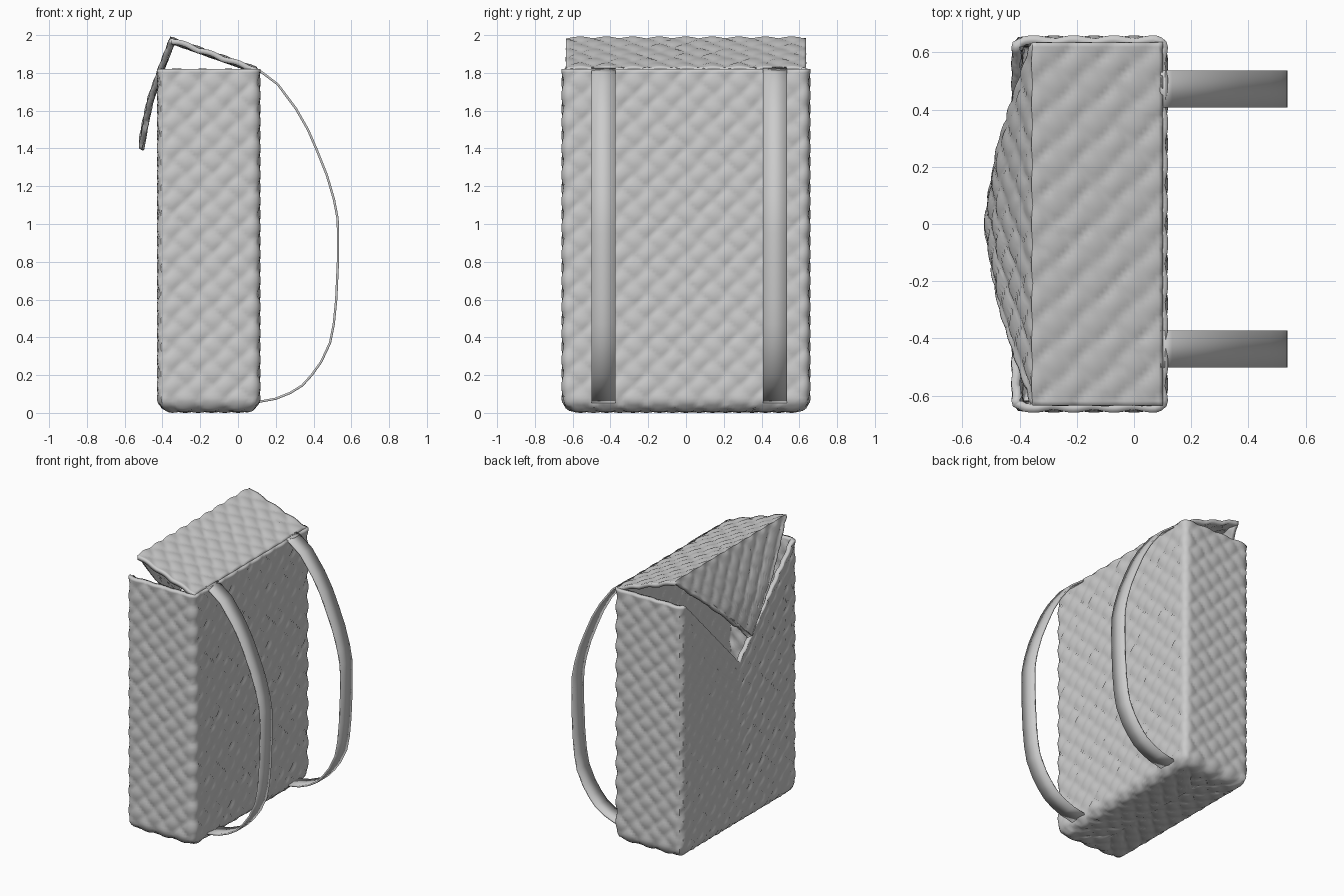
import bpy, bmesh, math
from mathutils import Vector

if "Cube" in bpy.data.objects:
    bpy.data.objects.remove(bpy.data.objects["Cube"])


def weave(u, v, w=0.14):
    """Height of a diagonal basket weave, 0..1."""
    a, b = (u + v) / w, (u - v) / w
    over = (math.floor(a) + math.floor(b)) % 2
    across, along = (a, b) if over else (b, a)
    return abs(math.sin(math.pi * across)) ** 0.6 * (0.55 + 0.45 * abs(math.sin(math.pi * along)))


def emboss(bm, amp):
    """Push the weave out along the normals, mapped on each face's main axis."""
    bm.normal_update()
    moves = []
    for v in bm.verts:
        n, c = v.normal, v.co
        ax = max(range(3), key=lambda i: abs(n[i]))
        p = [c[i] for i in range(3) if i != ax]
        moves.append(n * amp * (weave(*p) - 0.3))
    for v, m in zip(bm.verts, moves):
        v.co += m


def finish(name, bm, thick, offset=-1, angle=50):
    me = bpy.data.meshes.new(name)
    bm.to_mesh(me)
    bm.free()
    ob = bpy.data.objects.new(name, me)
    bpy.context.collection.objects.link(ob)
    mod = ob.modifiers.new("Thickness", 'SOLIDIFY')
    mod.thickness, mod.offset = thick, offset
    bpy.ops.object.select_all(action='DESELECT')
    ob.select_set(True)
    bpy.context.view_layer.objects.active = ob
    bpy.ops.object.shade_smooth_by_angle(angle=math.radians(angle))
    return ob


def skin(bm, rows, closed=False):
    """Quads between consecutive rows of points."""
    vs = [[bm.verts.new(p) for p in r] for r in rows]
    n = len(vs[0])
    for r, s in zip(vs, vs[1:]):
        for i in range(n if closed else n - 1):
            j = (i + 1) % n
            bm.faces.new((r[i], r[j], s[j], s[i]))
    return vs


def resample(pts, step):
    out = []
    for p, q in zip(pts, pts[1:]):
        p, q = Vector(p), Vector(q)
        n = max(1, round((q - p).length / step))
        out += [p.lerp(q, i / n) for i in range(n)]
    return out + [Vector(pts[-1])]


# Bag body: rounded rectangle ring swept up, with a V notch in the -x wall
CX, HX, HY, TOP, RC, RB = -0.155, 0.265, 0.65, 1.82, 0.035, 0.07
corners = []
for k, (sx, sy) in enumerate([(1, 1), (-1, 1), (-1, -1), (1, -1)]):
    for t in (0, 30, 60, 90):
        a = math.radians(90 * k + t)
        corners.append((CX + sx * (HX - RC) + RC * math.cos(a), sy * (HY - RC) + RC * math.sin(a)))
ring = resample(corners + corners[:1], 0.017)[:-1]


def rim(p):
    if p.x > CX - HX + 0.005:
        return TOP
    return min(TOP, 1.18 + (TOP - 1.18) * abs(p.y) / (HY - RC))


def shrunk(inset, z):
    fx, fy = (HX - inset) / HX, (HY - inset) / HY
    return [(CX + (p.x - CX) * fx, p.y * fy, z) for p in ring]


Z0 = 0.01
rows = [shrunk(RB + (HX - RB - 0.002) * (1 - i / 12), Z0) for i in range(12)]
for i in range(6):
    a = math.radians(90 * i / 6)
    rows.append(shrunk(RB * (1 - math.sin(a)), Z0 + RB * (1 - math.cos(a))))
base = Z0 + RB
for i in range(105):
    rows.append([(p.x, p.y, base + (rim(p) - base) * i / 104) for p in ring])
bm = bmesh.new()
skin(bm, rows, closed=True)
bmesh.ops.remove_doubles(bm, verts=bm.verts, dist=0.0005)
for f in [f for f in bm.faces if f.calc_area() < 1e-9]:
    bm.faces.remove(f)
holes = [e for e in bm.edges if e.is_boundary and e.verts[0].co.z < 0.05]
bmesh.ops.holes_fill(bm, edges=holes, sides=0)
emboss(bm, 0.014)
finish("bag_body", bm, 0.03)

# Lid: slopes up from the back edge, then folds down to a pointed tongue
profile = [(0.10, 1.825), (-0.355, 1.985), (-0.415, 1.83), (-0.475, 1.66), (-0.505, 1.52), (-0.525, 1.40)]
rows = []
for p in resample(profile, 0.016):
    half = 0.635 if p.x > -0.355 else max(0.012, 0.635 * (p.y - 1.40) / 0.585)
    rows.append([(p.x, half * i / 40, p.y) for i in range(-40, 41)])
bm = bmesh.new()
skin(bm, rows)
bmesh.ops.reverse_faces(bm, faces=bm.faces)
bm.normal_update()
if sum(f.normal.z * f.calc_area() for f in bm.faces) < 0:
    bmesh.ops.reverse_faces(bm, faces=bm.faces)
emboss(bm, 0.012)
finish("lid_flap", bm, 0.028)

# Two shoulder straps
path = [(0.09, 1.825), (0.13, 1.80), (0.21, 1.74), (0.307, 1.61), (0.37, 1.50), (0.42, 1.385), (0.47, 1.26),
        (0.508, 1.13), (0.527, 1.03), (0.53, 0.95), (0.529, 0.8), (0.52, 0.6), (0.507, 0.47), (0.487, 0.37),
        (0.44, 0.27), (0.39, 0.2), (0.34, 0.145), (0.275, 0.105), (0.20, 0.075), (0.09, 0.055)]
for side, y in (("right", -0.437), ("left", 0.472)):
    bm = bmesh.new()
    skin(bm, [[(x, y - 0.064, z), (x, y + 0.064, z)] for x, z in path])
    finish("strap_" + side, bm, 0.012, offset=0, angle=40)
